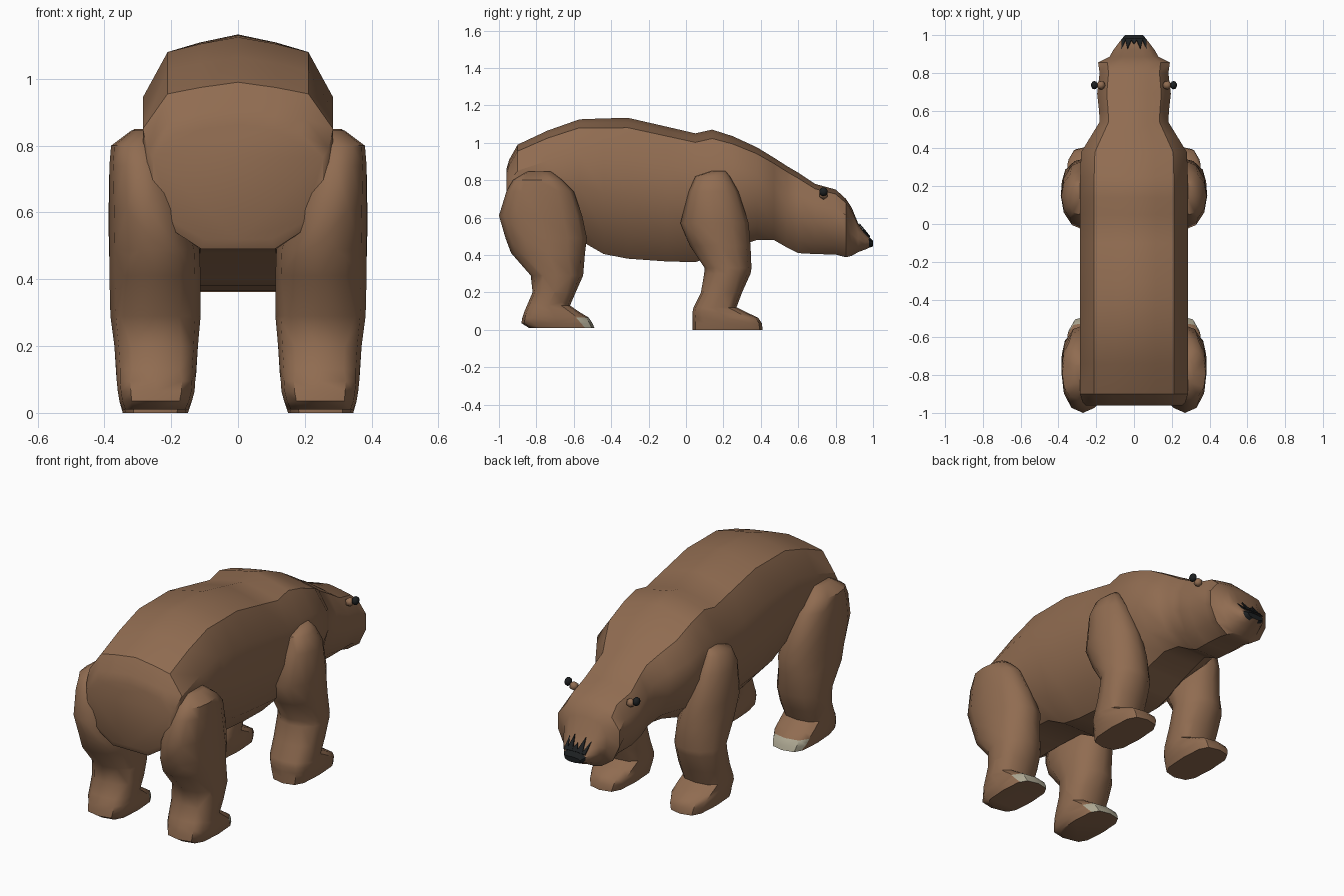
import bpy, bmesh, math
from mathutils import Vector

if "Cube" in bpy.data.objects:
    bpy.data.objects.remove(bpy.data.objects["Cube"])


def material(name, rgb):
    m = bpy.data.materials.new(name)
    m.diffuse_color = (*rgb, 1)
    m.use_nodes = True
    m.node_tree.nodes["Principled BSDF"].inputs["Base Color"].default_value = m.diffuse_color
    return m


FUR = material("brown fur", (0.28, 0.15, 0.082))
BLACK = material("black", (0.012, 0.014, 0.015))
CLAW = material("pale claw", (0.42, 0.39, 0.29))


def make_object(name, bm, mats, angle=50):
    bmesh.ops.recalc_face_normals(bm, faces=bm.faces)
    me = bpy.data.meshes.new(name)
    bm.to_mesh(me)
    bm.free()
    for m in mats:
        me.materials.append(m)
    ob = bpy.data.objects.new(name, me)
    bpy.context.collection.objects.link(ob)
    bpy.ops.object.select_all(action='DESELECT')
    ob.select_set(True)
    bpy.context.view_layer.objects.active = ob
    bpy.ops.object.shade_smooth_by_angle(angle=math.radians(angle))
    return ob


def loft(rings):
    """Skin a list of closed rings and cap both ends."""
    bm = bmesh.new()
    loops = [[bm.verts.new(p) for p in ring] for ring in rings]
    for a, b in zip(loops, loops[1:]):
        for i in range(len(a)):
            j = (i + 1) % len(a)
            bm.faces.new((a[i], a[j], b[j], b[i]))
    bm.faces.new(loops[0])
    bm.faces.new(loops[-1])
    return bm


def section(y, top, bottom, w, shape):
    half = [(x * w, y, bottom + (top - bottom) * f) for x, f in shape]
    return half + [(-x, yy, z) for x, yy, z in reversed(half[1:-1])]


# Body and head: y, top, bottom, half width
TORSO = [(0, 1), (.40, .968), (.74, .93), (1, .72), (1, .45),
         (.78, .16), (.40, 0), (0, 0)]
body = [(-.96, .86, .52, .255), (-.945, .91, .49, .272), (-.90, .99, .49, .285),
        (-.74, 1.065, .49, .285), (-.57, 1.125, .48, .285), (-.44, 1.13, .405, .285),
        (-.31, 1.133, .38, .285), (-.10, 1.085, .365, .285), (.05, 1.05, .362, .285),
        (.14, 1.07, .39, .285), (.25, 1.035, .44, .285), (.38, .975, .48, .28),
        (.47, .92, .48, .225), (.54, .875, .44, .182), (.60, .84, .41, .185),
        (.69, .78, .405, .195), (.80, .75, .402, .182), (.855, .70, .388, .19),
        (.885, .655, .395, .13), (.92, .57, .415, .11), (.96, .515, .43, .08),
        (.978, .497, .438, .066), (1.0, .475, .446, .048)]
bm = loft([section(*s, TORSO) for s in body])
for f in bm.faces:
    c = f.calc_center_median()
    if c.y > .98 and c.z > .445:
        f.material_index = 1
make_object("body_and_head", bm, [FUR, BLACK], 35)

# Jagged dark nose patch: spikes running back over the muzzle
bm = bmesh.new()
for x0, x1, tx, ty, tz in [(-.022, .022, 0, .95, .534), (.01, .048, .034, .925, .564),
                           (.042, .064, .068, .915, .555)]:
    for s in ((1,) if tx == 0 else (1, -1)):
        pts = [(s * x0, .979, .499 - abs(x0) * .12), (s * x1, .979, .499 - abs(x1) * .12),
               (s * tx, ty, tz)]
        bm.faces.new([bm.verts.new(p) for p in pts])
bmesh.ops.recalc_face_normals(bm, faces=bm.faces)
bmesh.ops.solidify(bm, geom=bm.faces[:], thickness=.006)
make_object("nose_spikes", bm, [BLACK], 20)


def leg_ring(z, y0, y1, x0, x1, side, power):
    """Twelve point ring: low power is boxy, one is an ellipse."""
    ring = []
    for k in range(12):
        a = math.tau * k / 12
        c, s = math.cos(a), math.sin(a)
        c = math.copysign(abs(c) ** power, c) if abs(c) > 1e-6 else 0
        s = math.copysign(abs(s) ** power, s) if abs(s) > 1e-6 else 0
        ring.append((side * ((x0 + x1) / 2 + c * (x1 - x0) / 2),
                     (y0 + y1) / 2 + s * (y1 - y0) / 2, z))
    return ring


# Leg sections: z, back y, front y, inner x, outer x
HIND = [(.845, -.85, -.72, .24, .32), (.80, -.925, -.66, .22, .38),
        (.74, -.96, -.60, .20, .385), (.61, -1.0, -.555, .155, .385),
        (.49, -.965, -.53, .115, .385), (.41, -.935, -.54, .112, .385),
        (.29, -.83, -.55, .112, .382), (.20, -.82, -.59, .12, .37),
        (.13, -.85, -.62, .125, .365), (.095, -.865, -.57, .128, .363),
        (.065, -.875, -.52, .13, .36), (.035, -.88, -.50, .138, .355),
        (.01, -.84, -.49, .15, .345)]
FORE = [(.85, .14, .21, .25, .31), (.82, .05, .235, .24, .35),
        (.74, .015, .28, .20, .385), (.57, -.03, .335, .15, .388),
        (.45, .02, .345, .115, .385), (.33, .10, .35, .112, .382),
        (.30, .097, .345, .112, .382), (.20, .08, .30, .12, .37),
        (.12, .04, .27, .125, .365), (.095, .035, .32, .128, .363),
        (.065, .035, .385, .13, .36), (.035, .035, .405, .138, .355),
        (0, .035, .41, .15, .345)]
for side, label in ((1, "right"), (-1, "left")):
    for name, table, power in (("hind_leg", HIND, .9), ("front_leg", FORE, 1.0)):
        bm = loft([leg_ring(*r, side, power if r[0] > .25 else .75 if r[0] > .1 else .6)
                   for r in table])
        if name == "hind_leg":
            # Pale toes ahead of a slanted cut line
            co, no = Vector((0, -.54, .01)), Vector((0, .76, .65))
            bmesh.ops.bisect_plane(bm, geom=bm.verts[:] + bm.edges[:] + bm.faces[:],
                                   plane_co=co, plane_no=no)
            for f in bm.faces:
                c = f.calc_center_median()
                if (c - co).dot(no) > 0 and .011 < c.z < .068:
                    f.material_index = 1
        make_object(f"{label}_{name}", bm, [FUR, CLAW], 45)

    # Small brown stem with a dark bead on the side of the head
    bm = bmesh.new()
    bmesh.ops.create_icosphere(bm, subdivisions=1, radius=.026)
    for v in bm.verts:
        v.co += Vector((side * .175, .735, .722))
    make_object(f"{label}_ear_base", bm, [FUR])
    bm = bmesh.new()
    bmesh.ops.create_uvsphere(bm, u_segments=10, v_segments=7, radius=.023)
    for v in bm.verts:
        v.co = Vector((side * .21, .735, .738)) + Vector((v.co.x * .8, v.co.y, v.co.z))
    make_object(f"{label}_ear_bead", bm, [BLACK])
